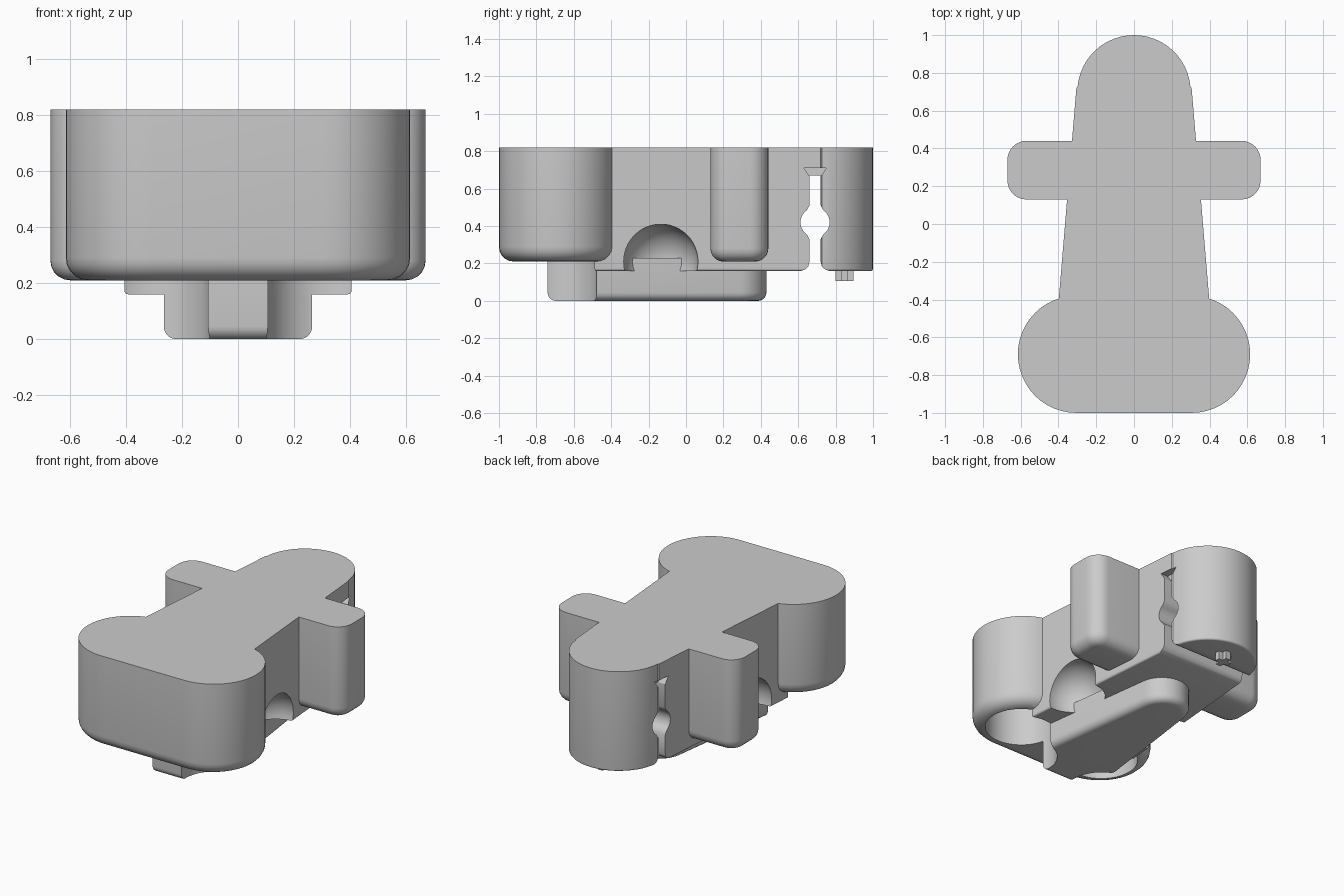
import bpy, bmesh
from math import pi, sin, cos, radians
from mathutils import Matrix

cube = bpy.data.objects.get("Cube")
if cube:
    bpy.data.objects.remove(cube, do_unlink=True)

GREY = (0.6, 0.6, 0.6, 1)
grey = bpy.data.materials.new("plain grey")
grey.use_nodes = True
grey.diffuse_color = GREY
grey.node_tree.nodes["Principled BSDF"].inputs["Base Color"].default_value = GREY


def arc(cx, cy, r, start, end, n=10):
    """Points on an arc, angles in degrees."""
    angles = [radians(start + (end - start) * i / n) for i in range(n + 1)]
    return [(cx + r * cos(a), cy + r * sin(a)) for a in angles]


def finish(name, bm):
    bmesh.ops.recalc_face_normals(bm, faces=bm.faces)
    mesh = bpy.data.meshes.new(name)
    bm.to_mesh(mesh)
    bm.free()
    mesh.materials.append(grey)
    obj = bpy.data.objects.new(name, mesh)
    bpy.context.collection.objects.link(obj)
    return obj


def prism(name, outline, low, high, rounding=0, sideways=False):
    """Extrude an outline; round its lower rim. Sideways: outline is (y, z), extruded in x."""
    bm = bmesh.new()
    base = bm.faces.new([bm.verts.new((a, b, low)) for a, b in outline])
    rim = list(base.edges)
    top = bmesh.ops.extrude_face_region(bm, geom=[base], use_keep_orig=True)
    moved = [v for v in top["geom"] if isinstance(v, bmesh.types.BMVert)]
    bmesh.ops.translate(bm, verts=moved, vec=(0, 0, high - low))
    bmesh.ops.recalc_face_normals(bm, faces=bm.faces)
    if rounding:
        bmesh.ops.bevel(bm, geom=rim, offset=rounding, segments=5,
                        profile=0.5, affect='EDGES', clamp_overlap=True)
    if sideways:
        turn = Matrix(((0, 0, 1), (1, 0, 0), (0, 1, 0))).to_4x4()
        bmesh.ops.transform(bm, matrix=turn, verts=bm.verts)
    return finish(name, bm)


def sphere(name, centre, r):
    bm = bmesh.new()
    bmesh.ops.create_uvsphere(bm, u_segments=40, v_segments=24, radius=r,
                              matrix=Matrix.Translation(centre))
    return finish(name, bm)


def combine(target, tool, operation, keep=False):
    mod = target.modifiers.new(operation.lower(), 'BOOLEAN')
    mod.operation, mod.solver, mod.object = operation, 'EXACT', tool
    bpy.context.view_layer.objects.active = target
    bpy.ops.object.modifier_apply(modifier=mod.name)
    if not keep:
        bpy.data.objects.remove(tool, do_unlink=True)


TOP = 0.82

# Tapered body with a round tail
right_side = [(0.415, -0.6), (0.305, 0.72)]
left_side = [(-x, y) for x, y in reversed(right_side)]
body = prism("body", right_side + arc(0, 0.7, 0.3, 5, 175, 24) + left_side, 0.16, TOP, 0.04)

# Wide front block and side arms
front = arc(0.305, -0.69, 0.31, -90, 90, 24) + arc(-0.305, -0.69, 0.31, 90, 270, 24)
combine(body, prism("front_block", front, 0.21, TOP, 0.08), 'UNION')
arms = []
for x, y, start in ((0.57, 0.34, 0), (-0.57, 0.34, 90), (-0.57, 0.23, 180), (0.57, 0.23, 270)):
    arms += arc(x, y, 0.1, start, start + 90, 8)
combine(body, prism("side_arms", arms, 0.21, TOP, 0.07), 'UNION')

# Keel under the body, narrowing to a rounded back end
keel_outline = [(-0.3, -0.74), (0.3, -0.74)]
keel_outline += arc(0, 0.265, 0.165, 8, 172, 20)
keel = prism("keel", keel_outline, 0, 0.23, 0.045)

# Round wells in the front block, which also cut the keel; ball scoops in the body sides
for side in (-1, 1):
    well = prism("well_cutter", arc(side * 0.32, -0.69, 0.22, 0, 351, 39), -0.1, 0.6)
    combine(keel, well, 'DIFFERENCE', keep=True)
    combine(body, well, 'DIFFERENCE')
    combine(body, sphere("scoop_cutter", (side * 0.37, -0.135, 0.21), 0.2), 'DIFFERENCE')

# Slot across the tail: flared mouth, round hole and narrow neck
half = [(0.08, 0.1), (0.08, 0.158), (0.05, 0.17), (0.036, 0.185), (0.03, 0.21),
        (0.03, 0.33), (0.038, 0.345)]
half += arc(0, 0.42, 0.078, -55, 55, 10) + [(0.038, 0.495), (0.03, 0.51), (0.03, 0.67)]
MID = 0.69
slot = [(MID + y, z) for y, z in half] + [(MID - y, z) for y, z in reversed(half)]
combine(body, prism("slot_cutter", slot, -0.6, 0.6, sideways=True), 'DIFFERENCE')
notch = [(MID - 0.03, 0.665), (MID + 0.03, 0.665), (MID + 0.06, 0.71), (MID - 0.06, 0.71)]
for low, high in ((0.26, 0.5), (-0.5, -0.26)):
    combine(body, prism("notch_cutter", notch, low, high, sideways=True), 'DIFFERENCE')

# Small cross-shaped peg under the tail
LONG, THIN = 0.048, 0.018
cross = []
for turn in range(4):
    c, s = round(cos(turn * pi / 2)), round(sin(turn * pi / 2))
    for x, y in ((LONG, -THIN), (LONG, THIN), (THIN, THIN)):
        cross.append((c * x - s * y, 0.848 + s * x + c * y))
peg = prism("tail_peg", cross, 0.105, 0.18)

# Smooth curved surfaces, keep edges sharp
bpy.ops.object.select_all(action='DESELECT')
for obj in (body, keel, peg):
    obj.select_set(True)
bpy.context.view_layer.objects.active = body
bpy.ops.object.shade_smooth_by_angle(angle=radians(30))
